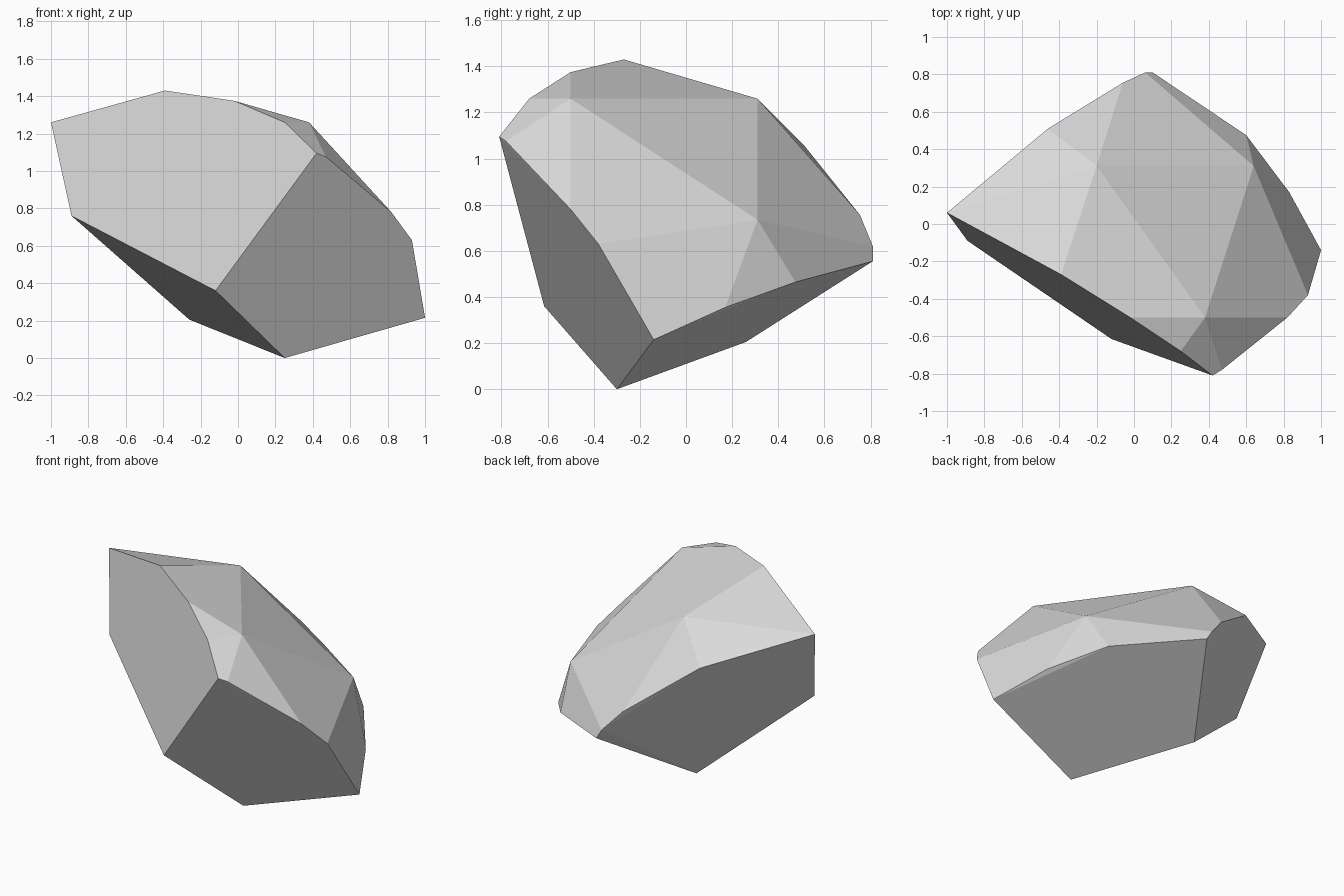
import bpy
import bmesh
from math import radians

# Remove the default cube only
default_cube = bpy.data.objects.get("Cube")
if default_cube:
    bpy.data.objects.remove(default_cube, do_unlink=True)


def make_material(name, colour):
    """Create a plain material with one flat colour."""
    material = bpy.data.materials.new(name)
    material.use_nodes = True
    material.diffuse_color = colour
    shader = material.node_tree.nodes["Principled BSDF"]
    shader.inputs["Base Color"].default_value = colour
    shader.inputs["Roughness"].default_value = 0.9
    return material


def make_convex_stone(name, corners, material):
    """Wrap the corners in a convex skin and merge triangles into flat facets."""
    bm = bmesh.new()
    for corner in corners:
        bm.verts.new(corner)
    bmesh.ops.convex_hull(bm, input=bm.verts[:], use_existing_faces=False)
    bmesh.ops.dissolve_limit(
        bm,
        angle_limit=radians(3),
        verts=bm.verts[:],
        edges=bm.edges[:],
        use_dissolve_boundaries=False,
    )
    bmesh.ops.recalc_face_normals(bm, faces=bm.faces[:])
    for face in bm.faces:
        face.smooth = False
    mesh = bpy.data.meshes.new(name)
    bm.to_mesh(mesh)
    bm.free()
    mesh.materials.append(material)
    stone = bpy.data.objects.new(name, mesh)
    bpy.context.collection.objects.link(stone)
    return stone


# Crown: rounded, faceted corners on the weathered upper side
crown = [
    (-.39, -.27, 1.43), (.38, -.5, 1.26), (-.2, .31, 1.26), (.64, .31, .735),
]

# Rim of the broad flat break on the front left, rising from the lower tip
front_break_rim = [
    (-1, .06, 1.26), (-.02, -.5, 1.375), (.25, -.68, 1.26), (.42, -.81, 1.095),
]

# Rim of the flat break on the front right
right_break_rim = [
    (.47, -.78, 1.075), (.82, -.5, .78), (.93, -.38, .63), (1, -.14, .215),
]

# Rim of the sloping underside and the undercut back
back_break_rim = [
    (.83, .17, .355), (.6, .475, .465), (.1, .81, .555),
    (.06, .81, .62), (-.06, .755, .755), (-.46, .51, 1.06),
]

# Lower corners where the flat breaks meet
base = [
    (.25, -.3, 0), (-.12, -.615, .36), (-.89, -.09, .76), (-.26, .26, .205),
]

stone_grey = make_material("stone_grey", (.7, .7, .7, 1))
make_convex_stone(
    "rock",
    crown + front_break_rim + right_break_rim + back_break_rim + base,
    stone_grey,
)
